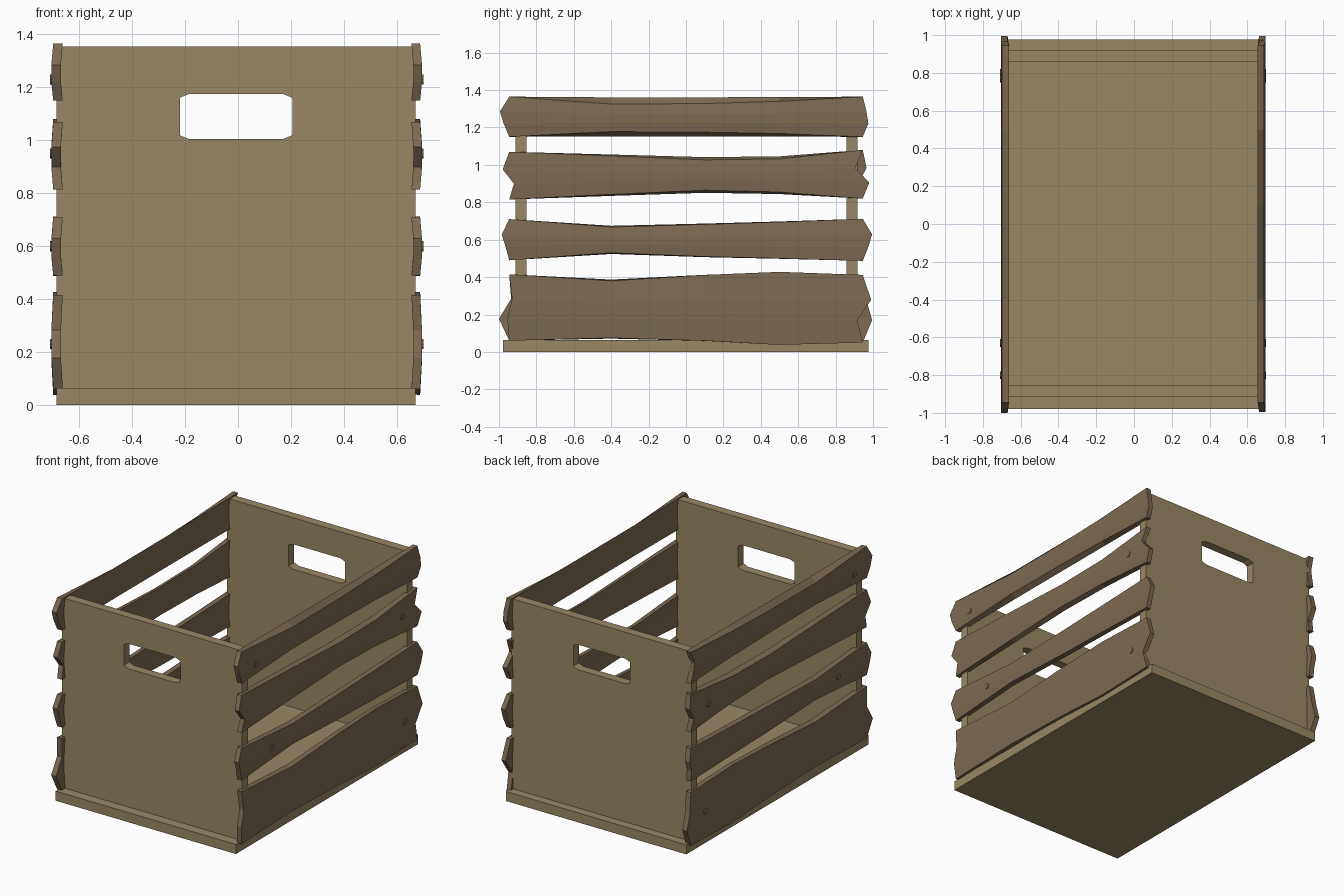
import bpy, bmesh, math
from mathutils import Vector, Matrix

if "Cube" in bpy.data.objects:
    bpy.data.objects.remove(bpy.data.objects["Cube"])


def material(name, rgb):
    m = bpy.data.materials.new(name)
    m.diffuse_color = (*rgb, 1)
    m.use_nodes = True
    m.node_tree.nodes["Principled BSDF"].inputs["Base Color"].default_value = m.diffuse_color
    return m


PANEL = material("light wood", (0.315, 0.242, 0.130))
SLAT = material("dark wood", (0.203, 0.143, 0.088))


def add_object(name, bm, mat):
    bmesh.ops.recalc_face_normals(bm, faces=bm.faces[:])
    me = bpy.data.meshes.new(name)
    bm.to_mesh(me)
    bm.free()
    me.materials.append(mat)
    ob = bpy.data.objects.new(name, me)
    bpy.context.collection.objects.link(ob)
    return ob


# base board
bm = bmesh.new()
bmesh.ops.create_cube(bm, size=1)
for v in bm.verts:
    v.co = Vector((-0.0075 + v.co.x * 1.355, v.co.y * 1.955 - 0.002, 0.0325 + v.co.z * 0.065))
add_object("base_board", bm, PANEL)


# end panels with a chamfered handle hole
def end_panel(name, y0, y1):
    bm = bmesh.new()
    x0, x1, z0, z1, cx, cz = -0.22, 0.205, 1.005, 1.175, 0.035, 0.014
    hole = [(x0 + cx, z0), (x1 - cx, z0), (x1, z0 + cz), (x1, z1 - cz),
            (x1 - cx, z1), (x0 + cx, z1), (x0, z1 - cz), (x0, z0 + cz)]
    border = [(-0.685, 0.06), (0.67, 0.06), (0.67, 1.355), (-0.685, 1.355)]
    edges = []
    for loop in (border, hole):
        vs = [bm.verts.new((x, y0, z)) for x, z in loop]
        edges += [bm.edges.new((vs[i], vs[(i + 1) % len(vs)])) for i in range(len(vs))]
    bmesh.ops.triangle_fill(bm, edges=edges, use_beauty=True)
    ext = bmesh.ops.extrude_face_region(bm, geom=bm.faces[:], use_keep_orig=True)
    moved = [g for g in ext["geom"] if isinstance(g, bmesh.types.BMVert)]
    bmesh.ops.translate(bm, verts=moved, vec=(0, y1 - y0, 0))
    add_object(name, bm, PANEL)


end_panel("front_panel", -0.912, -0.852)
end_panel("back_panel", 0.858, 0.918)

# rough slats: edge heights at five stations, straightness of the inner face,
# outward offsets of the broken ends (upper, lower), and the nail position
YS = [-0.945, -0.4, 0.1, 0.5, 0.945]
SLATS = {
    "top": dict(top=[1.365, 1.325, 1.328, 1.34, 1.365], bot=[1.15, 1.178, 1.175, 1.168, 1.15],
                k=0.9, front=(0.05, 0.03), back=((0.02, 0.03), (-0.03, -0.02)), nail=(-0.8, 1.23)),
    "upper": dict(top=[1.07, 1.048, 1.027, 1.032, 1.08], bot=[0.815, 0.842, 0.865, 0.855, 0.82],
                  k=0.3, front=(0.035, -0.025), back=((-0.04, 0.035), (0.02, -0.02)), nail=(0.77, 0.95)),
    "lower": dict(top=[0.71, 0.668, 0.682, 0.695, 0.712], bot=[0.49, 0.53, 0.51, 0.5, 0.487],
                  k=0.15, front=(0.04, 0.02), back=((0.05, 0.03), (0.02, 0.0)), nail=(-0.63, 0.60)),
    "bottom": dict(top=[0.415, 0.38, 0.412, 0.428, 0.412], bot=[0.06, 0.075, 0.06, 0.038, 0.05],
                   k=0.2, front=(-0.015, 0.01), back=((0.045, -0.03), (0.02, 0.05)), nail=(0.8, 0.23)),
}
LEFT_FRONT = {"bottom": (-0.01, 0.055)}
FRACS = (0.0, 0.37, 0.67, 1.0)
BOW = (0.0, 0.007, 0.007, 0.0)


def slat(name, s, side):
    bm = bmesh.new()
    front = s["front"] if side > 0 else LEFT_FRONT.get(name, s["front"])
    back = s["back"][0 if side > 0 else 1]
    x_in, x_out = (0.655, 0.688) if side > 0 else (0.662, 0.698)
    rings = []
    for i, y in enumerate(YS):
        f = (y - YS[0]) / (YS[-1] - YS[0])
        t, b = s["top"][i], s["bot"][i]
        ti = t + s["k"] * (s["top"][0] * (1 - f) + s["top"][-1] * f - t)
        bi = b + s["k"] * (s["bot"][0] * (1 - f) + s["bot"][-1] * f - b)
        push = (0, 0, 0, 0)
        if i == 0:
            push = (0, -front[0], -front[1], 0)
        elif i == len(YS) - 1:
            push = (0, back[0], back[1], 0)
        inner = [bm.verts.new((side * (x_in + w), y + p, ti + (bi - ti) * q))
                 for q, w, p in zip(FRACS, BOW, push)]
        outer = [bm.verts.new((side * (x_out + w), y + p, t + (b - t) * q))
                 for q, w, p in zip(FRACS, BOW, push)]
        rings.append(inner + outer[::-1])
    for a, c in zip(rings, rings[1:]):
        for j in range(8):
            bm.faces.new((a[j], a[(j + 1) % 8], c[(j + 1) % 8], c[j]))
    for r in (rings[0], rings[-1]):
        for j in range(3):
            bm.faces.new((r[j], r[j + 1], r[6 - j], r[7 - j]))
    label = "right" if side > 0 else "left"
    add_object(f"{label}_{name}_slat", bm, SLAT)

    # round nail head
    bm = bmesh.new()
    ny, nz = s["nail"]
    m = Matrix.Translation((side * (x_out + 0.005), ny, nz)) @ Matrix.Rotation(math.pi / 2, 4, 'Y')
    bmesh.ops.create_cone(bm, cap_ends=True, segments=10, radius1=0.02, radius2=0.02,
                          depth=0.014, matrix=m)
    add_object(f"{label}_{name}_nail", bm, SLAT)


for name, s in SLATS.items():
    for side in (1, -1):
        slat(name, s, side)
